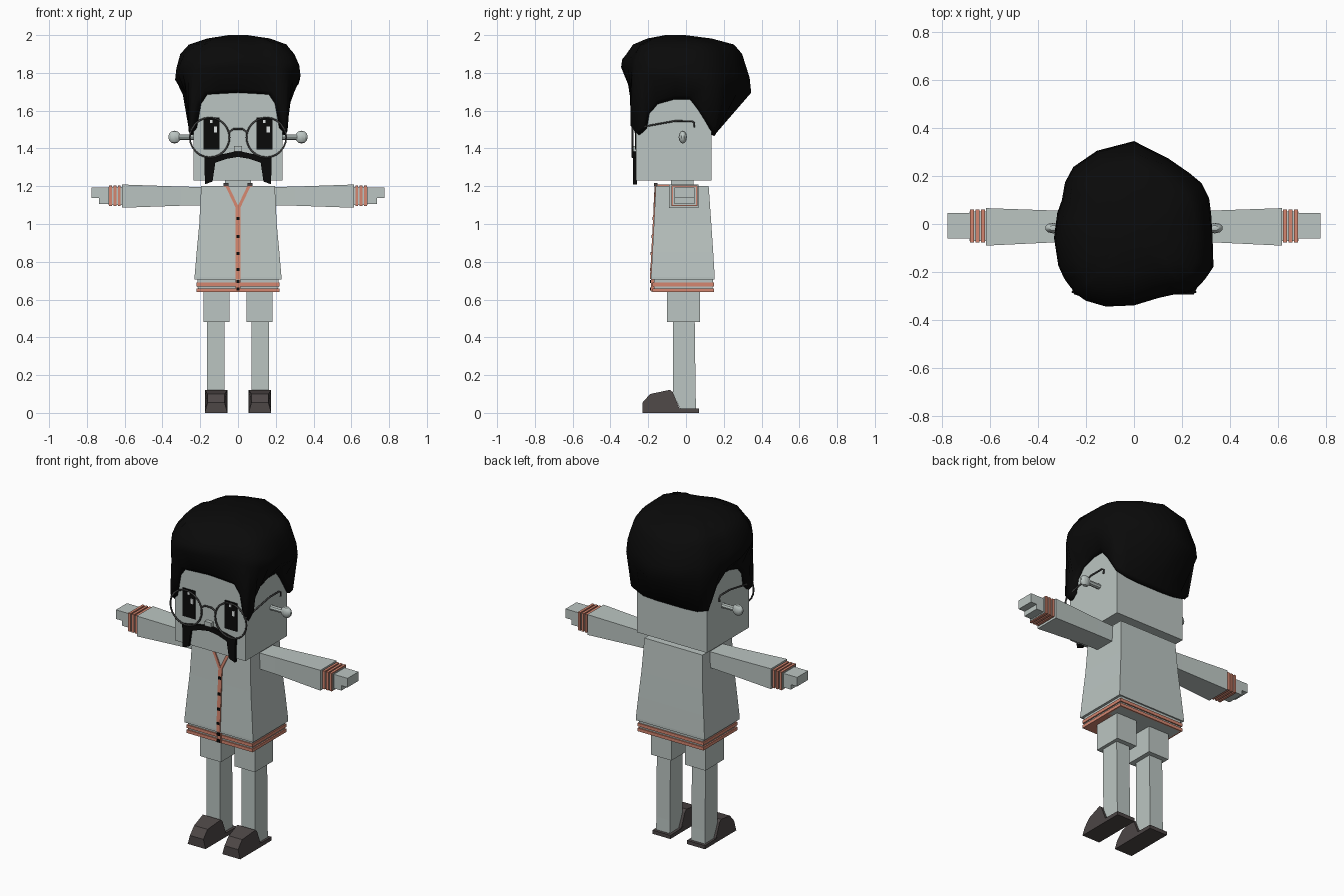
import bpy, bmesh, math, random
from mathutils import Vector

random.seed(3)
cube = bpy.data.objects.get("Cube")
if cube:
    bpy.data.objects.remove(cube, do_unlink=True)


def material(name, r, g, b):
    m = bpy.data.materials.new(name)
    m.use_nodes = True
    m.diffuse_color = (r, g, b, 1)
    bsdf = next(n for n in m.node_tree.nodes if n.type == 'BSDF_PRINCIPLED')
    bsdf.inputs["Base Color"].default_value = (r, g, b, 1)
    bsdf.inputs["Roughness"].default_value = 0.8
    return m


GREY = material("pale grey", 0.50, 0.56, 0.54)
CORAL = material("coral trim", 0.66, 0.24, 0.16)
BLACK = material("black", 0.003, 0.003, 0.003)
SHOE = material("dark brown", 0.075, 0.063, 0.062)
WIRE = material("wire grey", 0.06, 0.06, 0.06)
WHITE = material("glint white", 0.75, 0.78, 0.78)
SIDES = (("left", 1), ("right", -1))


def loft(name, rings, mat, smooth=False):
    """Skin a stack of closed rings and cap both ends."""
    bm = bmesh.new()
    vs = [[bm.verts.new(p) for p in ring] for ring in rings]
    n = len(vs[0])
    for a, b in zip(vs, vs[1:]):
        for i in range(n):
            j = (i + 1) % n
            bm.faces.new((a[i], a[j], b[j], b[i]))
    bm.faces.new(vs[0])
    bm.faces.new(vs[-1])
    bmesh.ops.recalc_face_normals(bm, faces=bm.faces)
    me = bpy.data.meshes.new(name)
    bm.to_mesh(me)
    bm.free()
    me.materials.append(mat)
    if smooth:
        me.shade_smooth()
    ob = bpy.data.objects.new(name, me)
    bpy.context.collection.objects.link(ob)
    return ob


def rect_z(z, x0, x1, y0, y1):
    return [(x0, y0, z), (x1, y0, z), (x1, y1, z), (x0, y1, z)]


def rect_x(x, y0, y1, z0, z1):
    return [(x, y0, z0), (x, y1, z0), (x, y1, z1), (x, y0, z1)]


def box(name, x, y, z, mat):
    return loft(name, [rect_z(h, *x, *y) for h in z], mat)


def span(s, a, b):
    return sorted((s * a, s * b))


def strip(name, a, b, width, thick, mat):
    """Flat strip lying on the chest between two points."""
    a, b = Vector(a), Vector(b)
    side = (b - a).cross(Vector((0, 1, 0))).normalized() * width / 2
    out = Vector((0, -thick, 0))
    inn = Vector((0, 0.01, 0))
    return loft(name, [[p - side + inn, p + side + inn, p + side + out, p - side + out]
                       for p in (a, b)], mat)


def wire(name, pts, cyclic=False, radius=0.005):
    cu = bpy.data.curves.new(name, 'CURVE')
    cu.dimensions = '3D'
    cu.bevel_depth = radius
    cu.bevel_resolution = 1
    cu.use_fill_caps = True
    sp = cu.splines.new('POLY')
    sp.points.add(len(pts) - 1)
    for p, co in zip(sp.points, pts):
        p.co = (*co, 1)
    sp.use_cyclic_u = cyclic
    cu.materials.append(WIRE)
    ob = bpy.data.objects.new(name, cu)
    bpy.context.collection.objects.link(ob)


# Head, neck and nose
box("head", (-0.235, 0.235), (-0.265, 0.135), (1.23, 1.75), GREY)
box("neck", (-0.07, 0.07), (-0.08, 0.04), (1.18, 1.24), GREY)
box("nose", (-0.022, 0.022), (-0.288, -0.26), (1.385, 1.412), GREY)

# Hair: hairline around the head, flaring out to an irregular crown
CY = -0.0675
half = [(0.09, -0.28, 1.69), (0.17, -0.28, 1.685), (0.21, -0.28, 1.63), (0.235, -0.28, 1.5),
        (0.247, -0.25, 1.47), (0.247, -0.215, 1.5), (0.247, -0.2, 1.58), (0.247, -0.15, 1.635),
        (0.247, -0.06, 1.66), (0.247, 0.02, 1.66), (0.247, 0.07, 1.6), (0.247, 0.14, 1.49),
        (0.18, 0.15, 1.47), (0.09, 0.15, 1.465)]
hairline = ([(0, -0.28, 1.695)] + half + [(0, 0.15, 1.465)]
            + [(-x, y, z) for x, y, z in reversed(half)])
outline = [(0, 0.345), (0.1, 0.315), (0.16, 0.25), (0.3, 0.15), (0.32, 0.05), (0.32, -0.1),
           (0.34, -0.16), (0.25, -0.275), (0.13, -0.29), (-0.02, -0.34), (-0.21, -0.315),
           (-0.3, -0.21), (-0.33, -0.02), (-0.3, 0.1), (-0.27, 0.22)]
polar = sorted((math.atan2(y - CY, x), math.hypot(x, y - CY)) for x, y in outline)
polar = ([(polar[-1][0] - math.tau, polar[-1][1])] + polar
         + [(polar[0][0] + math.tau, polar[0][1])])


def reach(t):
    for (a, ra), (b, rb) in zip(polar, polar[1:]):
        if a <= t <= b:
            return ra + (rb - ra) * (t - a) / (b - a)


def crown(factor, height, jitter=0.0):
    ring = []
    for x, y, _ in hairline:
        t = math.atan2(y - CY, x)
        r = reach(t) * factor * (1 + random.uniform(-jitter, jitter))
        ring.append((r * math.cos(t), CY + r * math.sin(t), height(math.sin(t))))
    return ring


def hem(f, dz):
    return [(x * f, CY + (y - CY) * f, z + dz) for x, y, z in hairline]


loft("hair", [hem(0.9, 0.01), hem(1, 0), hem(1.06, 0.02),
              crown(1, lambda s: 1.765 - 0.07 * s),
              crown(0.98, lambda s: 1.825 - 0.05 * s),
              crown(0.9, lambda s: 1.9, 0.02),
              crown(0.78, lambda s: 1.95, 0.03),
              crown(0.5, lambda s: 1.982, 0.04),
              crown(0.15, lambda s: 2.0)], BLACK, True)

# Moustache with drooping ends
edge = [(0, 1.355), (0.06, 1.345), (0.12, 1.325), (0.135, 1.225), (0.175, 1.21),
        (0.178, 1.35), (0.13, 1.36), (0.07, 1.372), (0, 1.388)]
for side, s in SIDES:
    loft(side + "_moustache", [[(s * x, y, z) for x, z in edge] for y in (-0.28, -0.26)], BLACK)

# Eyes, ears, spectacles
for side, s in SIDES:
    box(side + "_eye", span(s, 0.098, 0.182), (-0.27, -0.262), (1.395, 1.565), BLACK)
    cx = s * 0.14
    box(side + "_glint", (cx + 0.012, cx + 0.03), (-0.274, -0.268), (1.485, 1.515), WHITE)
    box(side + "_small_glint", (cx - 0.008, cx + 0.006), (-0.274, -0.268), (1.535, 1.55), WHITE)

    bpy.ops.mesh.primitive_cylinder_add(vertices=8, radius=0.015, depth=0.1,
                                        location=(s * 0.27, -0.017, 1.46),
                                        rotation=(0, math.pi / 2, 0))
    stem = bpy.context.object
    stem.name = side + "_ear_stem"
    bpy.ops.mesh.primitive_uv_sphere_add(segments=10, ring_count=6, radius=1,
                                         location=(s * 0.336, -0.017, 1.46))
    ball = bpy.context.object
    ball.name = side + "_ear"
    ball.scale = (0.035, 0.022, 0.034)
    bpy.ops.object.shade_smooth_by_angle()
    for ob in (stem, ball):
        ob.data.materials.append(GREY)

    wire(side + "_spectacle_rim",
         [(s * 0.15 + 0.105 * math.cos(a), -0.283, 1.458 + 0.105 * math.sin(a))
          for a in (math.tau * i / 24 for i in range(24))], True)
    wire(side + "_spectacle_arm", [(s * 0.25, -0.283, 1.5), (s * 0.255, -0.2, 1.52),
                                   (s * 0.255, -0.06, 1.545), (s * 0.255, 0.03, 1.545),
                                   (s * 0.255, 0.045, 1.535), (s * 0.255, 0.043, 1.51)])
wire("spectacle_bridge", [(-0.048, -0.283, 1.485), (-0.025, -0.283, 1.503),
                          (0.025, -0.283, 1.503), (0.048, -0.283, 1.485)])

# Jacket with overhanging lip, and hem with trim bands
loft("jacket", [rect_z(z, -w, w, f, b) for z, w, f, b in (
    (0.64, 0.212, -0.168, 0.14), (0.705, 0.215, -0.17, 0.143), (0.705, 0.23, -0.185, 0.152),
    (0.72, 0.23, -0.185, 0.152), (0.85, 0.219, -0.178, 0.144),
    (1.0, 0.205, -0.17, 0.134), (1.2, 0.195, -0.16, 0.12))], GREY)
for name, z in (("lower", 0.64), ("upper", 0.67)):
    box(name + "_hem_band", (-0.221, 0.221), (-0.177, 0.149), (z, z + 0.019), CORAL)

# Front placket, neckline and buttons
strip("placket_bottom", (0, -0.178, 0.642), (0, -0.178, 0.71), 0.024, 0.006, CORAL)
strip("placket_lower", (0, -0.185, 0.71), (0, -0.17, 1.0), 0.024, 0.006, CORAL)
strip("placket_upper", (0, -0.17, 1.0), (0, -0.165, 1.09), 0.024, 0.006, CORAL)
for side, s in SIDES:
    strip(side + "_neckline", (s * 0.003, -0.166, 1.085), (s * 0.06, -0.16, 1.205),
          0.016, 0.006, CORAL)
    box(side + "_collar", span(s, 0.052, 0.075), (-0.165, 0.06), (1.195, 1.209), CORAL)
    box(side + "_collar_tip", span(s, 0.05, 0.078), (-0.17, -0.15), (1.2, 1.216), SHOE)
for i, (z, y) in enumerate(((0.655, -0.182), (0.695, -0.182), (0.76, -0.182), (0.845, -0.178),
                            (0.935, -0.174), (1.03, -0.169))):
    box(f"button_{i + 1}", (-0.009, 0.009), (y - 0.009, y), (z - 0.008, z + 0.008), BLACK)

# Arms, cuffs and hands
for side, s in SIDES:
    loft(side + "_sleeve", [rect_x(s * x, *r) for x, *r in (
        (0.15, -0.073, 0.05, 1.1, 1.195), (0.3, -0.075, 0.055, 1.097, 1.198),
        (0.615, -0.09, 0.066, 1.086, 1.209))], GREY)
    loft(side + "_cuff", [rect_x(s * x, -0.07, 0.053, 1.1, 1.197) for x in (0.6, 0.685)], GREY)
    for i in range(3):
        x = 0.621 + i * 0.023
        loft(f"{side}_cuff_band_{i + 1}",
             [rect_x(s * h, -0.077, 0.06, 1.094, 1.204) for h in (x, x + 0.015)], CORAL)
    box(side + "_fingers", span(s, 0.67, 0.776), (-0.06, 0.045), (1.137, 1.192), GREY)
    box(side + "_palm", span(s, 0.67, 0.735), (-0.06, 0.045), (1.107, 1.14), GREY)

# Shorts, legs and shoes
profile = [(-0.23, 0), (-0.23, 0.055), (-0.19, 0.1), (-0.085, 0.122), (-0.07, 0.11),
           (-0.035, 0.024), (0.07, 0.022), (0.07, 0)]
for side, s in SIDES:
    box(side + "_shorts", span(s, 0.045, 0.183), (-0.1, 0.075), (0.48, 0.645), GREY)
    loft(side + "_leg", [rect_z(z, *span(s, 0.072, 0.163), f, b) for z, f, b in (
        (0.02, -0.03, 0.053), (0.1, -0.068, 0.051), (0.5, -0.07, 0.046))], GREY)
    rings = []
    for w in (-0.06, 0.06):
        rings.append([(s * 0.116 + w * (0.75 if y < -0.1 and 0.04 < z < 0.11 else 1), y, z)
                      for y, z in profile])
    loft(side + "_shoe", rings, SHOE)
